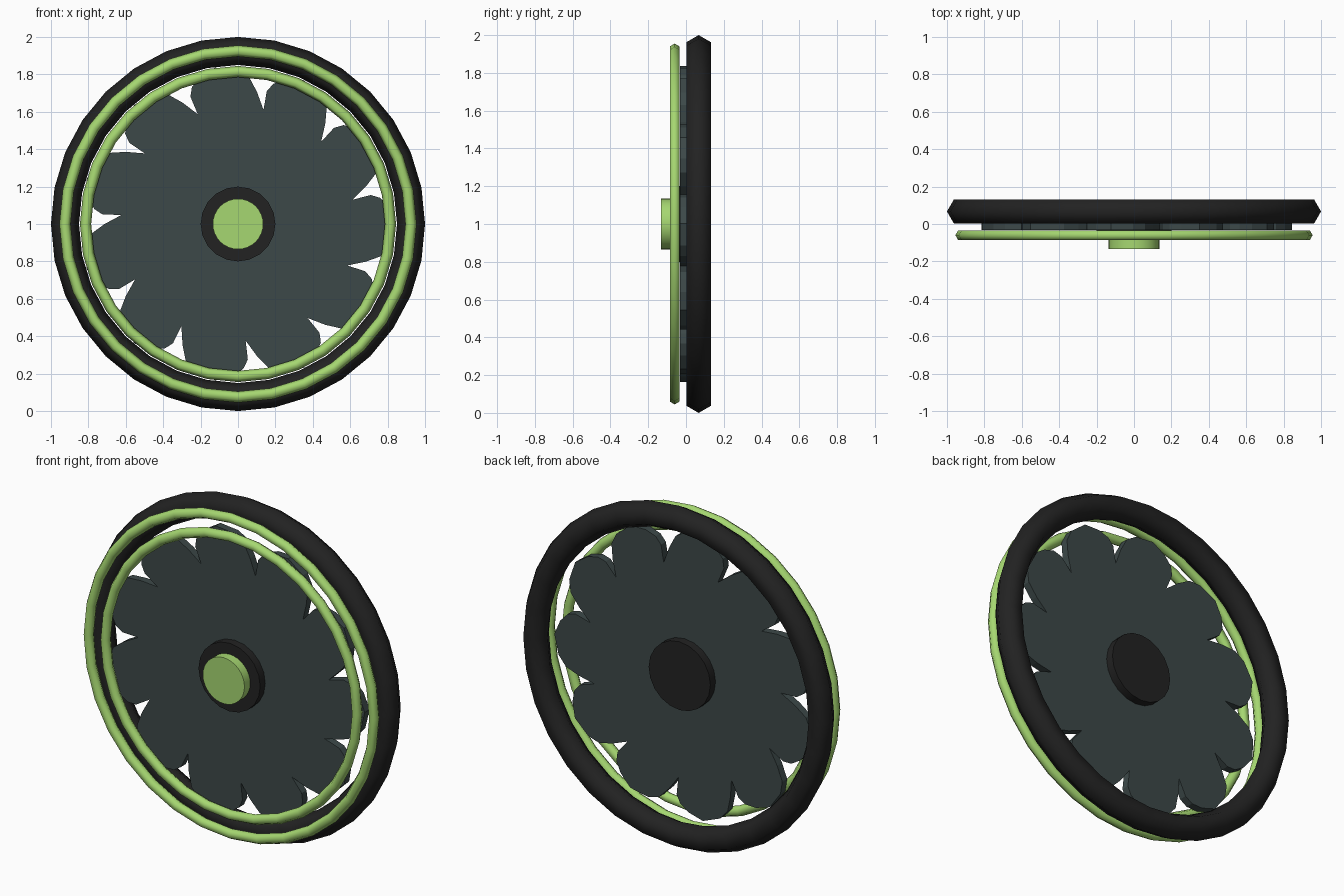
import bpy
import bmesh
from math import cos, sin, pi, radians

cube = bpy.data.objects.get("Cube")
if cube:
    bpy.data.objects.remove(cube, do_unlink=True)

MID = 1.0  # height of the wheel axis


def material(name, color):
    mat = bpy.data.materials.new(name)
    mat.use_nodes = True
    mat.diffuse_color = (*color, 1)
    mat.node_tree.nodes["Principled BSDF"].inputs["Base Color"].default_value = (*color, 1)
    return mat


green = material("light green", (0.38, 0.68, 0.165))
slate = material("dark slate", (0.046, 0.066, 0.066))
black = material("soft black", (0.016, 0.016, 0.016))


def ring(name, major, minor, y, mat):
    bpy.ops.mesh.primitive_torus_add(
        major_segments=32, minor_segments=6, major_radius=major, minor_radius=minor,
        location=(0, y, MID), rotation=(pi / 2, 0, 0))
    ob = bpy.context.object
    ob.name = name
    ob.data.materials.append(mat)
    bpy.ops.object.shade_smooth()


def disc(name, radius, front, back, sides, mat):
    bpy.ops.mesh.primitive_cylinder_add(
        vertices=sides, radius=radius, depth=back - front,
        location=(0, (front + back) / 2, MID), rotation=(pi / 2, 0, 0))
    ob = bpy.context.object
    ob.name = name
    ob.data.materials.append(mat)
    bpy.ops.object.shade_smooth_by_angle(angle=radians(30))


# Rings
ring("outer_tyre", 0.925, 0.075, 0.067, black)
ring("front_outer_ring", 0.925, 0.03, -0.06, green)
ring("front_inner_ring", 0.815, 0.03, -0.06, green)

# Hub and cap
disc("hub", 0.2, -0.08, 0.06, 20, black)
disc("hub_cap", 0.135, -0.133, -0.06, 32, green)

# Blade plate: one lopsided petal (angle in degrees, radius) repeated around
PETALS = 11
petal = [(-15.9, 0.625), (-11.5, 0.713), (-7.6, 0.788), (-3, 0.825),
         (5, 0.845), (11.2, 0.812), (15.3, 0.773), (17.2, 0.726)]
bm = bmesh.new()
outline = []
for i in range(PETALS):
    for angle, r in petal:
        a = radians(93.3 + angle) + i * 2 * pi / PETALS
        outline.append(bm.verts.new((r * cos(a), -0.033, MID + r * sin(a))))
face = bm.faces.new(outline)
moved = bmesh.ops.extrude_face_region(bm, geom=[face], use_keep_orig=True)["geom"]
for v in moved:
    if isinstance(v, bmesh.types.BMVert):
        v.co.y = 0.012
bmesh.ops.recalc_face_normals(bm, faces=bm.faces)
mesh = bpy.data.meshes.new("blade_plate")
bm.to_mesh(mesh)
bm.free()
mesh.materials.append(slate)
bpy.context.collection.objects.link(bpy.data.objects.new("blade_plate", mesh))
